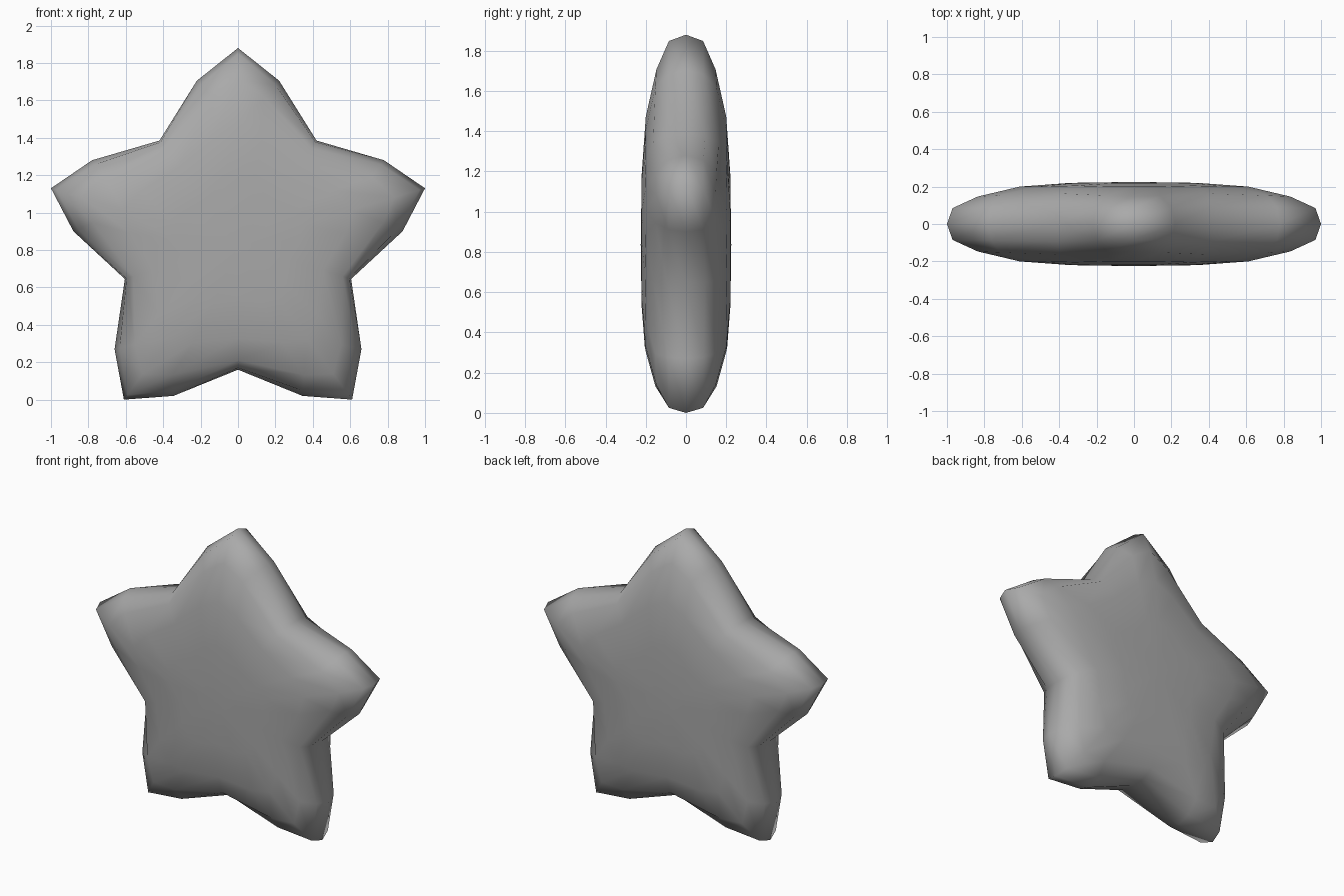
import bpy, bmesh
from math import sin, cos, radians
from mathutils import Vector, Matrix

cube = bpy.data.objects.get("Cube")
if cube:
    bpy.data.objects.remove(cube, do_unlink=True)

grey = bpy.data.materials.new("soft_grey")
grey.use_nodes = True
colour = (0.4, 0.4, 0.4, 1)
grey.diffuse_color = colour
grey.node_tree.nodes["Principled BSDF"].inputs["Base Color"].default_value = colour

CENTRE = Vector((0, 0.835))
# Right half of the outline, top to bottom: tip, shoulder, valley, shoulder, ...
half = [(0, 1.88), (0.22, 1.705), (0.42, 1.385), (0.78, 1.28), (1.0, 1.13),
        (0.88, 0.90), (0.605, 0.645), (0.66, 0.27), (0.61, 0.0), (0.345, 0.02),
        (0, 0.16)]
outline = [Vector(p) - CENTRE for p in half]
outline += [Vector((-p.x, p.y)) for p in reversed(outline[1:-1])]

# Each ring: tip (scale, depth), shoulder (along, across, depth), valley (scale, depth)
rings = [
    ((1, 0), (1, 1, 0), (1, 0)),
    ((0.97, 0.085), (0.975, 0.91, 0.087), (0.985, 0.095)),
    ((0.835, 0.147), (0.90, 0.64, 0.152), (0.925, 0.163)),
    ((0.61, 0.20), (0.66, 0.60, 0.20), (0.75, 0.205)),
    ((0.34, 0.22), (0.38, 0.40, 0.22), (0.42, 0.221)),
]


def ring_points(ring, side):
    """Inset the outline, treating tips, shoulders and valleys separately."""
    tip, shoulder, valley = ring
    points = []
    for i, p in enumerate(outline):
        if i % 2:
            arm = radians(72 * ((i + 1) // 4))
            along = Vector((sin(arm), cos(arm)))
            a = along * p.dot(along)
            q, depth = a * shoulder[0] + (p - a) * shoulder[1], shoulder[2]
        else:
            scale, depth = valley if i % 4 else tip
            q = p * scale
        q = q + CENTRE
        points.append((q.x, side * depth, q.y))
    return points


# Rounded star body: front rings, shared rim, back rings, closed at both centres
bm = bmesh.new()
layers = [ring_points(r, -1) for r in reversed(rings)]
layers += [ring_points(r, 1) for r in rings[1:]]
loops = [[bm.verts.new(p) for p in layer] for layer in layers]
count = len(outline)
for a, b in zip(loops, loops[1:]):
    for i in range(count):
        j = (i + 1) % count
        bm.faces.new((a[i], a[j], b[j], b[i]))
for loop, y in ((loops[0], -0.225), (loops[-1], 0.225)):
    hub = bm.verts.new((0, y, CENTRE.y))
    for i in range(count):
        bm.faces.new((hub, loop[i], loop[(i + 1) % count]))
bmesh.ops.recalc_face_normals(bm, faces=bm.faces)
for f in bm.faces:
    f.smooth = True

mesh = bpy.data.meshes.new("star_body")
bm.to_mesh(mesh)
bm.free()
mesh.materials.append(grey)
star = bpy.data.objects.new("star_body", mesh)
bpy.context.collection.objects.link(star)
